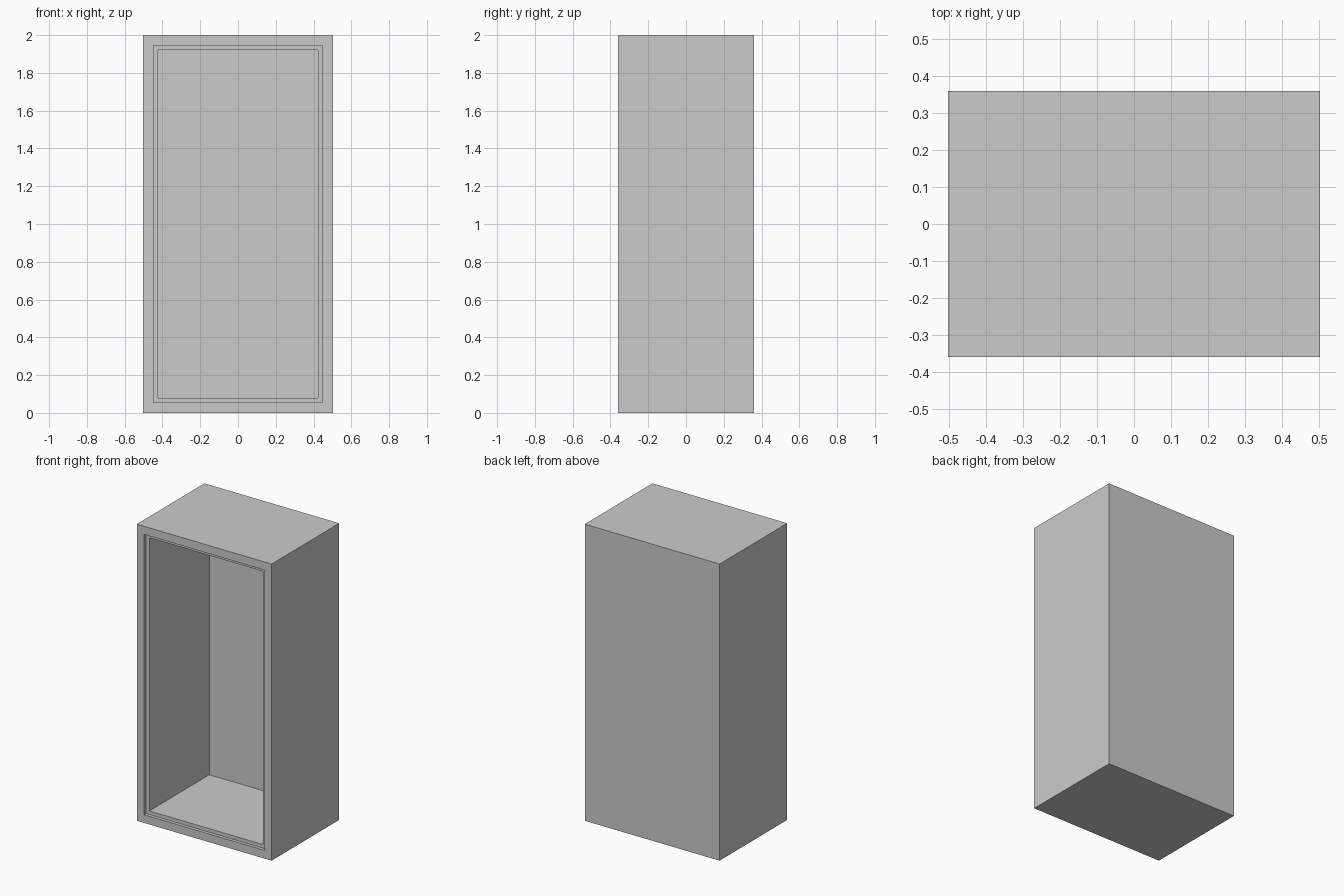
import bpy, bmesh

if "Cube" in bpy.data.objects:
    bpy.data.objects.remove(bpy.data.objects["Cube"])

W, D, H = 1.006, 0.72, 2.0   # outer size
LIP, WALL = 0.055, 0.079     # inset of the door recess and of the cavity
STEP, BACK = 0.022, 0.06     # recess depth and back wall thickness


def inset_front(bm, face, inset, depth):
    """Inset the face, then push the inner face back to form a pocket."""
    if inset:
        bmesh.ops.inset_region(bm, faces=[face], thickness=inset, use_even_offset=True)
    ret = bmesh.ops.extrude_discrete_faces(bm, faces=[face])
    inner = ret["faces"][0]
    bmesh.ops.translate(bm, verts=inner.verts, vec=(0, depth, 0))
    return inner


# Cabinet body: an open-fronted box with a stepped rim
bm = bmesh.new()
bmesh.ops.create_cube(bm, size=1)
bmesh.ops.scale(bm, verts=bm.verts, vec=(W, D, H))
bmesh.ops.translate(bm, verts=bm.verts, vec=(0, 0, H / 2))
front = min(bm.faces, key=lambda f: f.calc_center_median().y)

# Shallow door recess, then the deep cavity
recess = inset_front(bm, front, LIP, STEP)
inset_front(bm, recess, WALL - LIP, D - STEP - BACK)
bmesh.ops.recalc_face_normals(bm, faces=bm.faces)

mesh = bpy.data.meshes.new("cabinet_body")
bm.to_mesh(mesh)
bm.free()
body = bpy.data.objects.new("cabinet_body", mesh)
bpy.context.collection.objects.link(body)
